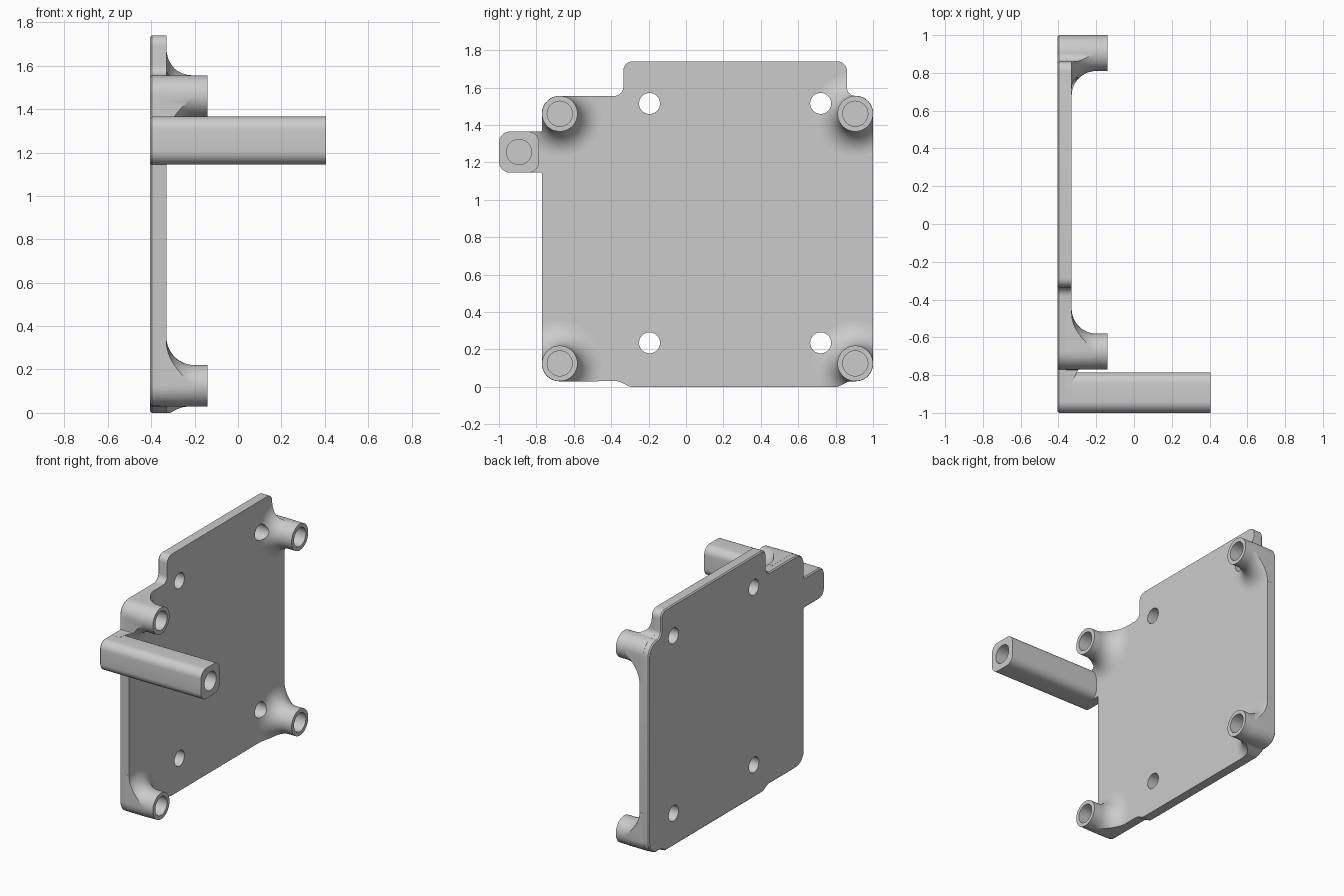
import bpy, bmesh
from math import pi, sin, cos, tan
from mathutils import Vector, Matrix

if "Cube" in bpy.data.objects:
    bpy.data.objects.remove(bpy.data.objects["Cube"], do_unlink=True)

grey = bpy.data.materials.new("light grey")
grey.use_nodes = True
grey.diffuse_color = (0.6, 0.6, 0.6, 1)
grey.node_tree.nodes["Principled BSDF"].inputs["Base Color"].default_value = grey.diffuse_color

BACK, FACE, TIP, FRONT = -0.405, -0.33, -0.14, 0.405


def rounded(corners, steps=8):
    """Outline in the YZ plane from (y, z, radius) corners."""
    out = []
    for i, (y, z, r) in enumerate(corners):
        p = Vector((y, z))
        u = (Vector(corners[i - 1][:2]) - p).normalized()
        v = (Vector(corners[(i + 1) % len(corners)][:2]) - p).normalized()
        half = u.angle(v) / 2
        phi = pi - 2 * half
        c = p + (u + v).normalized() * r / sin(half)
        a, b = p + u * r / tan(half) - c, p + v * r / tan(half) - c
        for k in range(steps + 1):
            s = k / steps
            out.append(c + (a * sin((1 - s) * phi) + b * sin(s * phi)) / sin(phi))
    return out


def circle(y, z, r, n=48):
    return [Vector((y + r * cos(2 * pi * k / n), z + r * sin(2 * pi * k / n))) for k in range(n)]


def finish(name, bm):
    bmesh.ops.recalc_face_normals(bm, faces=bm.faces)
    mesh = bpy.data.meshes.new(name)
    bm.to_mesh(mesh)
    bm.free()
    mesh.materials.append(grey)
    ob = bpy.data.objects.new(name, mesh)
    bpy.context.collection.objects.link(ob)
    return ob


def prism(name, outline, x0, x1, chamfer=0):
    bm = bmesh.new()
    base = bm.faces.new([bm.verts.new((x0, p.x, p.y)) for p in outline])
    ext = bmesh.ops.extrude_face_region(bm, geom=[base], use_keep_orig=True)
    bmesh.ops.translate(bm, vec=(x1 - x0, 0, 0),
                        verts=[g for g in ext["geom"] if isinstance(g, bmesh.types.BMVert)])
    bmesh.ops.recalc_face_normals(bm, faces=bm.faces)
    if chamfer:
        rim = [e for e in bm.edges if all(abs(v.co.x - x0) < 1e-5 for v in e.verts)]
        bmesh.ops.bevel(bm, geom=rim, offset=chamfer, segments=1, affect='EDGES')
    return finish(name, bm)


def boolean(ob, tool, op):
    mod = ob.modifiers.new("cut", 'BOOLEAN')
    mod.object, mod.operation, mod.solver = tool, op, 'EXACT'
    select(ob)
    bpy.ops.object.modifier_apply(modifier=mod.name)


def select(ob):
    bpy.ops.object.select_all(action='DESELECT')
    ob.select_set(True)
    bpy.context.view_layer.objects.active = ob


def standoff(name, y, z):
    """Hollow boss with a concave flare at its root, turned about the x axis."""
    r, hole, fil = 0.095, 0.067, 0.13
    prof = [(-0.36, 0), (-0.36, r + fil)]
    prof += [(FACE + fil * (1 - cos(a)), r + fil * (1 - sin(a)))
             for a in (k * pi / 24 for k in range(13))]
    prof += [(TIP, r), (TIP, hole), (-0.32, hole), (-0.32, 0)]
    bm = bmesh.new()
    vs = [bm.verts.new((px, pr, 0)) for px, pr in prof]
    es = [bm.edges.new(pair) for pair in zip(vs, vs[1:])]
    bmesh.ops.spin(bm, geom=vs + es, cent=(0, 0, 0), axis=(1, 0, 0), angle=2 * pi, steps=64)
    bmesh.ops.remove_doubles(bm, verts=bm.verts, dist=1e-5)
    bmesh.ops.translate(bm, verts=bm.verts, vec=(0, y, z))
    return finish(name, bm)


# Plate outline, including the side arm and the raised top tab
outline = rounded([
    (-0.77, 0.03, 0.094), (-0.36, 0.03, 0.05), (-0.30, 0, 0.05), (0.81, 0, 0.05),
    (0.87, 0.03, 0.05), (1, 0.03, 0.094), (1, 1.555, 0.094), (0.86, 1.555, 0.044),
    (0.86, 1.74, 0.05), (-0.335, 1.74, 0.05), (-0.335, 1.555, 0.05), (-0.77, 1.555, 0.094),
    (-0.77, 1.365, 0.004), (-1, 1.365, 0.06), (-1, 1.145, 0.06), (-0.77, 1.145, 0.004)])
plate = prism("mounting_plate", outline, BACK, FACE, chamfer=0.008)

# Long side post
post = prism("side_post", rounded([(-1, 1.145, 0.06), (-0.785, 1.145, 0.06),
                                   (-0.785, 1.365, 0.06), (-1, 1.365, 0.06)]), -0.39, FRONT)
bore = prism("post_bore", circle(-0.893, 1.255, 0.067), 0.1, 0.5)
boolean(post, bore, 'DIFFERENCE')

# Four corner standoffs, trimmed to the plate edge
middle = Vector((0.115, 0.87))
trim = prism("trim", [middle + (p - middle) * 1.001 for p in outline], -0.5, 0)
standoffs = []
for side, y in (("front", -0.675), ("back", 0.905)):
    for level, z in (("lower", 0.125), ("upper", 1.46)):
        ob = standoff(f"{side}_{level}_standoff", y, z)
        boolean(ob, trim, 'INTERSECT')
        standoffs.append(ob)

# Four through holes, also cut where the flares reach them
helpers = [bore, trim]
for y in (-0.195, 0.72):
    for z in (0.235, 1.515):
        drill = prism("drill", circle(y, z, 0.056), -0.6, 0.1)
        boolean(plate, drill, 'DIFFERENCE')
        if y > 0:
            boolean(standoffs[2 if z < 1 else 3], drill, 'DIFFERENCE')
        helpers.append(drill)

for ob in helpers:
    bpy.data.objects.remove(ob, do_unlink=True)
for ob in [plate, post] + standoffs:
    select(ob)
    bpy.ops.object.shade_smooth_by_angle(angle=pi / 6)
